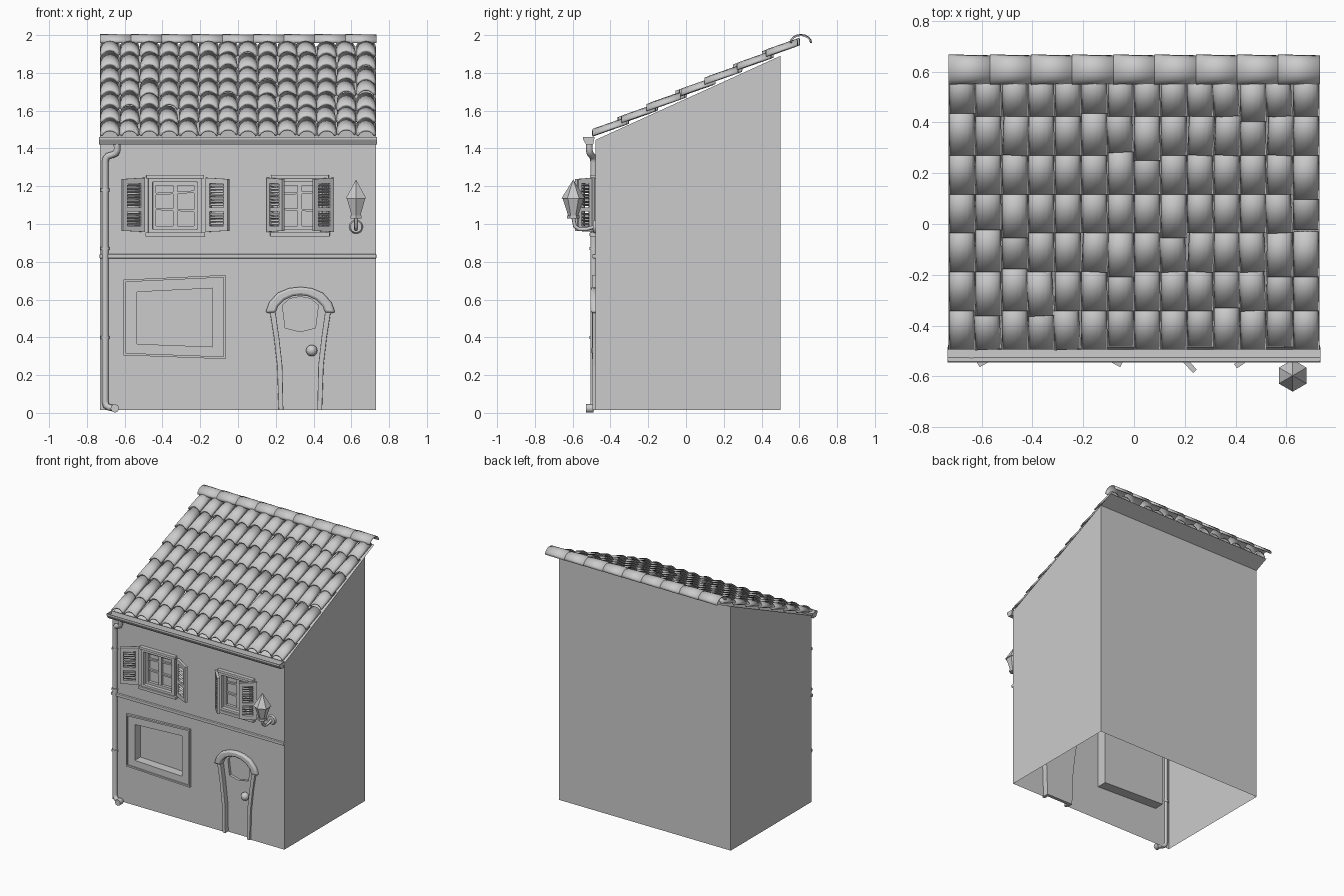
import bpy, bmesh, random
from math import sin, cos, radians, pi, atan2, hypot
from mathutils import Matrix, Vector

if "Cube" in bpy.data.objects:
    bpy.data.objects.remove(bpy.data.objects["Cube"])

random.seed(4)
WALL = -0.48


def finish(name, bm, smooth=0, recalc=True, solid=0, bevel=0):
    if recalc:
        bmesh.ops.recalc_face_normals(bm, faces=bm.faces[:])
    me = bpy.data.meshes.new(name)
    bm.to_mesh(me)
    bm.free()
    ob = bpy.data.objects.new(name, me)
    bpy.context.collection.objects.link(ob)
    if solid:
        m = ob.modifiers.new("thickness", 'SOLIDIFY')
        m.thickness, m.offset = solid, -1
    if bevel:
        m = ob.modifiers.new("bevel", 'BEVEL')
        m.width, m.segments = bevel, 2
    if smooth:
        bpy.ops.object.select_all(action='DESELECT')
        bpy.context.view_layer.objects.active = ob
        ob.select_set(True)
        bpy.ops.object.shade_smooth_by_angle(angle=radians(smooth))
    return ob


def add_box(bm, lo, hi, mat=Matrix()):
    c = [(a + b) / 2 for a, b in zip(lo, hi)]
    s = [b - a for a, b in zip(lo, hi)]
    bmesh.ops.create_cube(bm, size=1, matrix=mat @ Matrix.Translation(c) @ Matrix.Diagonal((*s, 1)))


def add_prism(bm, pts, y0, y1):
    a, b = ([bm.verts.new((x, y, z)) for x, z in pts] for y in (y0, y1))
    bm.faces.new(a)
    bm.faces.new(b)
    for i in range(len(pts)):
        j = (i + 1) % len(pts)
        bm.faces.new((a[i], a[j], b[j], b[i]))


def add_ring(bm, outer, inner, y0, y1, mat=Matrix()):
    loops = [[bm.verts.new(mat @ Vector((x, y, z))) for x, z in p]
             for p, y in ((outer, y0), (inner, y0), (inner, y1), (outer, y1))]
    n = len(outer)
    for k in range(4):
        a, b = loops[k], loops[(k + 1) % 4]
        for i in range(n):
            j = (i + 1) % n
            bm.faces.new((a[i], a[j], b[j], b[i]))


def add_sheet(bm, loops, y):
    # flat panel facing front; loops after the first are holes
    edges = []
    for p in loops:
        v = [bm.verts.new((x, y, z)) for x, z in p]
        edges += [bm.edges.new((v[i], v[(i + 1) % len(v)])) for i in range(len(v))]
    bmesh.ops.triangle_fill(bm, edges=edges, use_beauty=True, normal=(0, -1, 0))


def rect(x0, x1, z0, z1):
    return [(x0, z0), (x1, z0), (x1, z1), (x0, z1)]


def tube(name, pts, r):
    cu = bpy.data.curves.new(name, 'CURVE')
    cu.dimensions, cu.bevel_depth, cu.bevel_resolution, cu.use_fill_caps = '3D', r, 2, True
    sp = cu.splines.new('POLY')
    sp.points.add(len(pts) - 1)
    for p, q in zip(sp.points, pts):
        p.co = (*q, 1)
    ob = bpy.data.objects.new(name, cu)
    bpy.context.collection.objects.link(ob)
    bpy.ops.object.select_all(action='DESELECT')
    bpy.context.view_layer.objects.active = ob
    ob.select_set(True)
    bpy.ops.object.convert(target='MESH')
    bpy.ops.object.shade_smooth_by_angle(angle=radians(50))


def mirror_x(half, cx=0.33):
    return half + [(2 * cx - x, z) for x, z in reversed(half) if abs(x - cx) > 1e-4]


# outlines of openings
shop_out = [(-.605, .305), (-.065, .285), (-.065, .73), (-.605, .705)]
shop_in = [(-.535, .365), (-.135, .35), (-.135, .66), (-.535, .64)]
door = mirror_x([(.215, .015), (.207, .25), (.19, .4), (.168, .54), (.19, .595), (.24, .635), (.33, .65)])
window_x = (-.333, .328)

# house walls: front with openings, sides, back, sloping roof deck, open below
bm = bmesh.new()
add_sheet(bm, [rect(-.73, .73, .015, 1.445), shop_out, door] +
          [rect(c - .13, c + .13, .96, 1.235) for c in window_x], WALL)
for x in (-.73, .73):
    bm.faces.new([bm.verts.new((x, y, z)) for y, z in
                  ((WALL, .015), (.5, .015), (.5, 1.89), (WALL, 1.445))])
for e in (((.5, .015), (.5, 1.89)), ((WALL, 1.445), (.61, 1.94))):
    (ya, za), (yb, zb) = e
    bm.faces.new([bm.verts.new(p) for p in ((.73, ya, za), (-.73, ya, za), (-.73, yb, zb), (.73, yb, zb))])
bmesh.ops.remove_doubles(bm, verts=bm.verts[:], dist=1e-5)
finish("house_walls", bm)

# ledge between floors
bm = bmesh.new()
add_box(bm, (-.733, -.496, .818), (.733, WALL + .005, .84))
finish("floor_ledge", bm, bevel=.004)

# roof tiles: overlapping curved tiles with a little disorder
bm = bmesh.new()
PITCH = 1.46 / 14
for r in range(7):
    for c in range(14):
        slip = random.choice((0, 0, 0, 0, 0, -.02, .012))
        turn = random.choice((0, 0, 0, 0, 0, 0, .05, -.05))
        if c in (0, 13):
            turn = 0
        m = Matrix.Translation((-.73 + (c + .5) * PITCH, -.495 + .153 * r + slip,
                                1.503 + .07 * r + slip * .4)) @ Matrix.Rotation(turn, 4, 'Z')
        rows = []
        for y in (0, .178 if r < 6 else .165):
            k = .052 if y == 0 else .05
            rows.append([bm.verts.new(m @ Vector((k * sin(a) / sin(1.2), y,
                         y * .35 + .032 * (cos(a) - 1) / (1 - cos(1.2)))))
                         for a in (-1.2 + .4 * i for i in range(7))])
        for i in range(6):
            bm.faces.new((rows[0][i], rows[0][i + 1], rows[1][i + 1], rows[1][i]))
finish("roof_tiles", bm, smooth=40, recalc=False, solid=.013)

# ridge caps along the top edge
bm = bmesh.new()
step = 1.46 / 9
for s in range(9):
    x0 = -.73 + s * step
    rows = [[bm.verts.new((x, .608 + .052 * k * cos(a), 1.958 + .04 * k * sin(a)))
             for a in (pi * i / 8 for i in range(9))]
            for x, k in ((x0, 1), (min(x0 + step + .01, .733), .93))]
    for i in range(8):
        bm.faces.new((rows[0][i], rows[1][i], rows[1][i + 1], rows[0][i + 1]))
finish("ridge_caps", bm, smooth=40, recalc=False, solid=.008)

# gutter channel with end caps
bm = bmesh.new()
prof = [(-.545, 1.46), (-.545, 1.447), (-.528, 1.42), (-.492, 1.42), (-.484, 1.46)]
a, b = ([bm.verts.new((x, y, z)) for y, z in prof] for x in (-.735, .735))
for i in range(4):
    bm.faces.new((a[i], a[i + 1], b[i + 1], b[i]))
bm.faces.new(a)
bm.faces.new(b)
finish("gutter", bm, solid=.004)

# downpipe, spout and clips
tube("downpipe", [(-.64, -.512, 1.425), (-.64, -.512, 1.39), (-.648, -.508, 1.374), (-.665, -.503, 1.366),
                  (-.688, -.495, 1.36), (-.7, -.49, 1.345), (-.703, -.488, 1.325), (-.703, -.488, .06),
                  (-.698, -.49, .038), (-.68, -.497, .028), (-.652, -.51, .026)], .018)
tube("downpipe_spout", [(-.652, -.49, .024), (-.652, -.53, .024)], .023)
for z in (1.18, .87, .4):
    tube("downpipe_clip", [(-.703, -.488, z - .008), (-.703, -.488, z + .008)], .024)

# shop window: deep crooked frame and pane
bm = bmesh.new()
add_ring(bm, shop_out, shop_in, -.488, -.4)
lip = [(-.593, .317), (-.077, .298), (-.077, .717), (-.593, .693)]
add_ring(bm, shop_out, lip, -.497, -.485)
finish("shop_window_frame", bm)
bm = bmesh.new()
add_prism(bm, shop_in, -.42, -.4)
finish("shop_window_pane", bm)

# door: panel with window, posts, arched hood and knob
peep = [(.25, .45), (.33, .43), (.41, .45), (.425, .57), (.385, .605), (.33, .615), (.275, .605), (.235, .57)]
bm = bmesh.new()
add_sheet(bm, [door, peep], -.46)
finish("door_panel", bm, solid=.025)
bm = bmesh.new()
add_sheet(bm, [peep], -.44)
finish("door_glass", bm)
left = door[:4] + [(.198, .54), (.218, .4), (.235, .25), (.24, .015)]
for side in (1, -1):
    bm = bmesh.new()
    add_prism(bm, [(.33 + side * (x - .33), z) for x, z in left], -.496, -.44)
    finish("door_post", bm, bevel=.004)
bm = bmesh.new()
arch_out = mirror_x([(.145, .53), (.165, .585), (.21, .635), (.27, .66), (.33, .667)])
arch_in = mirror_x([(.2, .53), (.212, .565), (.245, .598), (.29, .618), (.33, .623)])
add_prism(bm, arch_out + arch_in[::-1], -.505, -.45)
finish("door_hood", bm, smooth=35, bevel=.012)
bm = bmesh.new()
bmesh.ops.create_uvsphere(bm, u_segments=16, v_segments=10, radius=.03,
                          matrix=Matrix.Translation((.39, -.472, .33)))
finish("door_knob", bm, smooth=60)

# upper windows: surround, lintel, sill, sash bars and glass
for c in window_x:
    bm = bmesh.new()
    add_ring(bm, rect(c - .143, c + .143, .953, 1.242), rect(c - .118, c + .118, .972, 1.222), -.5, -.44)
    add_box(bm, (c - .153, -.508, 1.24), (c + .153, -.47, 1.26))
    add_box(bm, (c - .158, -.51, .934), (c + .158, -.47, .955))
    finish("window_surround", bm, bevel=.003)
    bm = bmesh.new()
    add_ring(bm, rect(c - .118, c + .118, .972, 1.222), rect(c - .1, c + .1, .99, 1.205), -.472, -.445)
    add_box(bm, (c - .012, -.47, .985), (c + .012, -.448, 1.21))
    for z, t in ((1.075, .05), (1.165, -.06)):
        add_box(bm, (-.105, -.466, -.006), (.105, -.448, .006),
                Matrix.Translation((c, 0, z)) @ Matrix.Rotation(t, 4, 'Y'))
    finish("window_sash", bm)
    bm = bmesh.new()
    add_sheet(bm, [rect(c - .12, c + .12, .97, 1.225)], -.45)
    finish("window_glass", bm)

# louvred shutters, each from hinge to free edge
for hinge, tip in (((-.497, -.49), (-.613, -.555)), ((-.168, -.49), (-.05, -.555)),
                   ((.158, -.49), (.24, -.58)), ((.503, -.49), (.4, -.56))):
    dx, dy = tip[0] - hinge[0], tip[1] - hinge[1]
    w = hypot(dx, dy)
    m = Matrix.Translation((*hinge, 0)) @ Matrix.Rotation(atan2(dy, dx), 4, 'Z')
    bm = bmesh.new()
    add_ring(bm, [(0, .958), (w, .964), (w, 1.238), (0, 1.245)],
             [(.025, .99), (w - .025, .99), (w - .025, 1.213), (.025, 1.215)], -.01, .01, m)
    add_box(bm, (.02, -.009, 1.065), (w - .02, .009, 1.088), m)
    for i in range(13):
        z = 1.0 + i * .017
        if not 1.06 < z < 1.092:
            add_box(bm, (.02, -.009, -.002), (w - .02, .009, .002),
                    m @ Matrix.Translation((0, 0, z)) @ Matrix.Rotation(.6, 4, 'X'))
    finish("shutter", bm)

# wall lantern: six-sided roof and body, wall plate and curved arm
bm = bmesh.new()
for r1, r2, z0, z1 in ((.063, 0, 1.135, 1.235), (.027, .056, 1.045, 1.135), (.034, .034, 1.03, 1.045)):
    bmesh.ops.create_cone(bm, cap_ends=True, segments=6, radius1=r1, radius2=r2, depth=z1 - z0,
                          matrix=Matrix.Translation((.625, -.597, (z0 + z1) / 2)))
finish("lantern", bm)
bm = bmesh.new()
bmesh.ops.create_cone(bm, cap_ends=True, segments=20, radius1=.037, radius2=.03, depth=.014,
                      matrix=Matrix.Translation((.625, -.486, .985)) @ Matrix.Rotation(pi / 2, 4, 'X'))
finish("lantern_wall_plate", bm, smooth=40)
tube("lantern_arm", [(.625, -.485, .985), (.625, -.53, .972), (.625, -.565, .972),
                     (.625, -.588, .988), (.625, -.597, 1.035)], .01)
